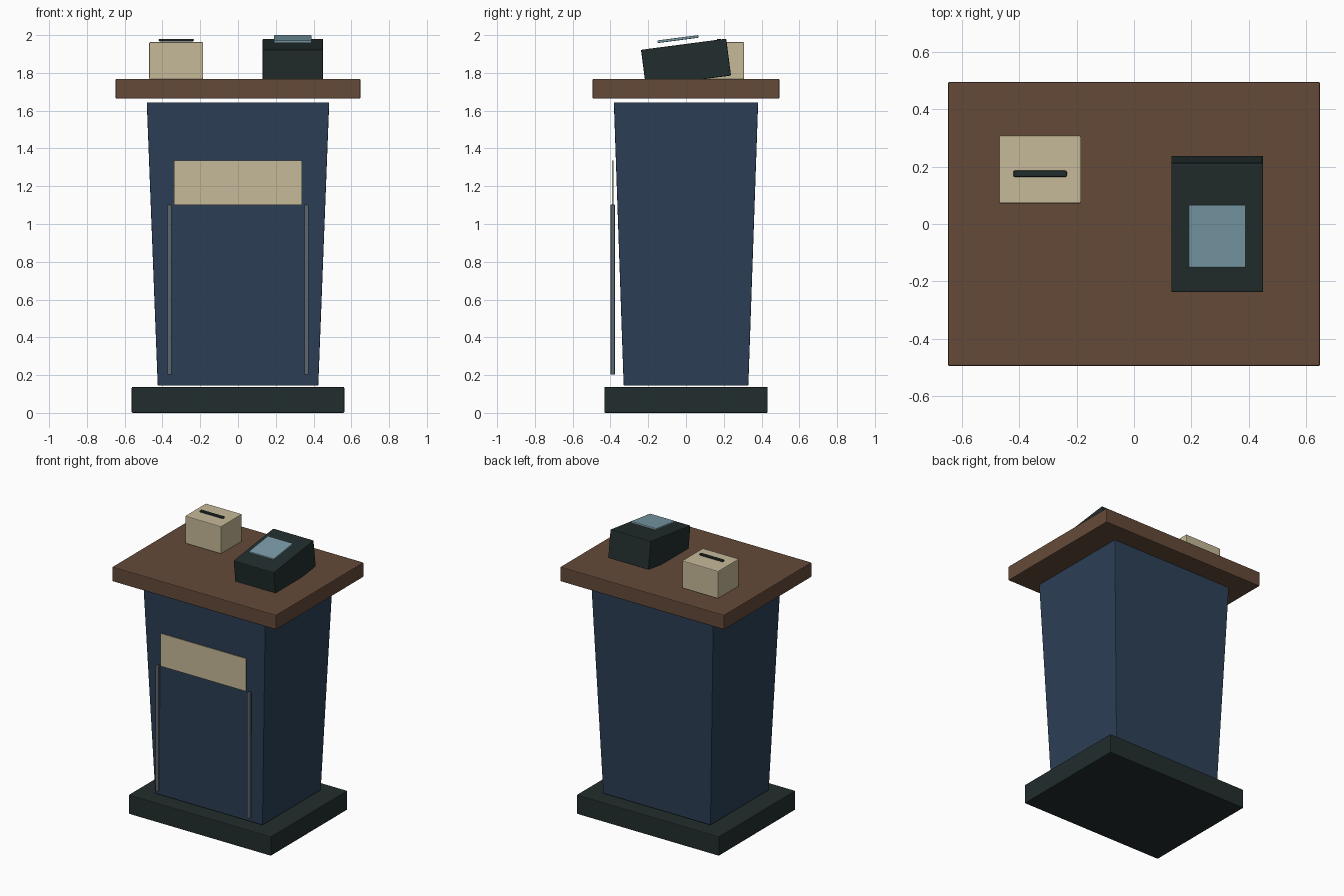
import bpy, bmesh
from mathutils import Matrix

cube = bpy.data.objects.get("Cube")
if cube:
    bpy.data.objects.remove(cube, do_unlink=True)


def material(name, rgb):
    """Flat material from 8-bit display values, stored as linear."""
    lin = [((c / 255 + 0.055) / 1.055) ** 2.4 for c in rgb]
    m = bpy.data.materials.new(name)
    m.use_nodes = True
    m.diffuse_color = (*lin, 1)
    bsdf = m.node_tree.nodes["Principled BSDF"]
    bsdf.inputs["Base Color"].default_value = (*lin, 1)
    return m


navy = material("navy paint", (44, 64, 86))
brown = material("brown wood", (100, 74, 57))
dark = material("dark charcoal", (34, 45, 45))
cream = material("cream card", (198, 186, 153))
glass = material("pale blue screen", (122, 155, 168))
steel = material("grey steel", (92, 102, 112))


def block(name, size, centre, mat, bevel=0.005, tilt=0.0, top=(1, 1)):
    """Bevelled box; top scales the upper face for a tapered shape."""
    bm = bmesh.new()
    bmesh.ops.create_cube(bm, size=1)
    for v in bm.verts:
        if v.co.z > 0:
            v.co.x *= top[0]
            v.co.y *= top[1]
        v.co = [a * b for a, b in zip(v.co, size)]
    bmesh.ops.bevel(bm, geom=bm.edges[:], offset=bevel, segments=2,
                    profile=0.5, affect='EDGES')
    bm.transform(Matrix.Rotation(tilt, 4, 'X'))
    mesh = bpy.data.meshes.new(name)
    bm.to_mesh(mesh)
    bm.free()
    mesh.materials.append(mat)
    obj = bpy.data.objects.new(name, mesh)
    obj.location = centre
    bpy.context.collection.objects.link(obj)
    return obj


# Stand: plinth, flared body, worktop
block("plinth", (1.125, 0.865, 0.137), (0, 0, 0.0685), dark)
block("body", (0.85, 0.66, 1.5), (0, 0, 0.894), navy, 0.004,
      top=(0.966 / 0.85, 0.764 / 0.66))
block("worktop", (1.295, 0.99, 0.104), (0, 0, 1.716), brown)

# Front sign panel with a rail below each side
block("front_panel", (0.677, 0.009, 0.235), (0, -0.388, 1.218), cream, 0.002)
for side, sx in (("right", -1), ("left", 1)):
    block(side + "_rail", (0.022, 0.022, 0.9), (sx * 0.362, -0.388, 0.652),
          steel, 0.003)

# Collection box with a slot
block("collection_box", (0.286, 0.236, 0.196), (-0.327, 0.19, 1.865), cream)
block("box_slot", (0.186, 0.022, 0.013), (-0.327, 0.175, 1.974), dark, 0.005)

# Tilted terminal with a raised screen
TILT = 0.13
block("terminal", (0.32, 0.455, 0.197), (0.29, 0, 1.854), dark, tilt=TILT)
block("terminal_screen", (0.2, 0.22, 0.014), (0.29, -0.042, 1.979), glass,
      0.004, tilt=TILT)
